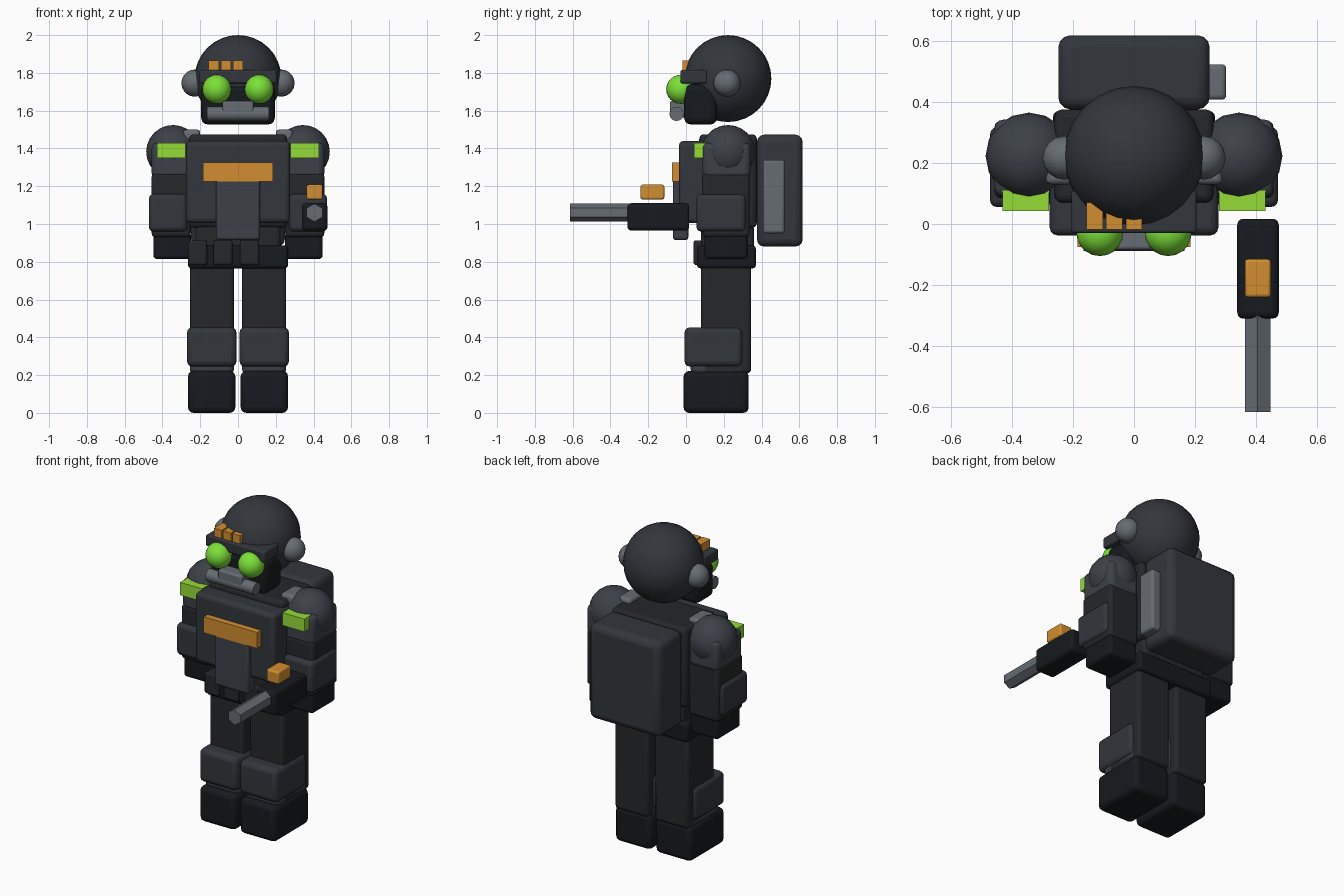
import bpy, math

if "Cube" in bpy.data.objects:
    bpy.data.objects.remove(bpy.data.objects["Cube"])


def material(name, rgb):
    m = bpy.data.materials.new(name)
    m.diffuse_color = (*rgb, 1)
    m.use_nodes = True
    m.node_tree.nodes["Principled BSDF"].inputs["Base Color"].default_value = m.diffuse_color
    return m


armor = material("armor", (0.032, 0.037, 0.045))
plate = material("plate", (0.045, 0.052, 0.065))
cloth = material("cloth", (0.018, 0.020, 0.023))
black = material("black", (0.008, 0.010, 0.013))
steel = material("steel", (0.13, 0.15, 0.17))
orange = material("orange", (0.65, 0.27, 0.03))
green = material("green", (0.30, 0.72, 0.04))
glow = material("glow", (0.20, 0.75, 0.04))


def finish(name, mat):
    o = bpy.context.object
    o.name = name
    o.data.materials.append(mat)
    bpy.ops.object.transform_apply(location=False, rotation=True, scale=True)
    return o


def box(name, x, y, z, mat, bevel=0.025):
    """Bevelled box given as (min, max) ranges."""
    lo, hi = zip(x, y, z)
    bpy.ops.mesh.primitive_cube_add(size=1, location=[(a + b) / 2 for a, b in zip(lo, hi)])
    bpy.context.object.scale = [b - a for a, b in zip(lo, hi)]
    o = finish(name, mat)
    if bevel:
        m = o.modifiers.new("bevel", 'BEVEL')
        m.width, m.segments = bevel, 3
        bpy.ops.object.shade_smooth_by_angle(angle=math.radians(40))


def pair(name, x, y, z, mat, bevel=0.025):
    box(name + "_right", x, y, z, mat, bevel)
    box(name + "_left", (-x[1], -x[0]), y, z, mat, bevel)


def ball(name, loc, r, mat, seg=20, rings=12):
    bpy.ops.mesh.primitive_uv_sphere_add(segments=seg, ring_count=rings, radius=r, location=loc)
    finish(name, mat)
    bpy.ops.object.shade_smooth()


def rod(name, loc, r, length, rot, mat, sides):
    bpy.ops.mesh.primitive_cylinder_add(vertices=sides, radius=r, depth=length,
                                        location=loc, rotation=rot)
    finish(name, mat)
    bpy.ops.object.shade_smooth_by_angle(angle=math.radians(40))


# Head, mask and goggles
ball("helmet", (0, 0.222, 1.77), 0.23, armor, 24, 16)
box("face_mask", (-0.195, 0.195), (-0.01, 0.165), (1.527, 1.74), black, 0.035)
box("brow", (-0.205, 0.205), (-0.03, 0.11), (1.745, 1.815), armor, 0.01)
box("mouth_filter", (-0.083, 0.083), (-0.085, 0.03), (1.565, 1.652), steel, 0.012)
rod("filter_tube", (0, -0.05, 1.583), 0.038, 0.33, (0, math.pi / 2, 0), steel, 12)
for i, x in enumerate((-0.128, -0.064, 0.0)):
    box(f"helmet_marker_{i}", (x - 0.027, x + 0.027), (-0.018, 0.07), (1.813, 1.866), orange, 0)
for s, side in ((1, "right"), (-1, "left")):
    ball("goggle_" + side, (s * 0.112, -0.028, 1.713), 0.077, glow, 20, 12)
    ball("earphone_" + side, (s * 0.228, 0.217, 1.746), 0.072, steel, 16, 10)
    ball("shoulder_" + side, (s * 0.344, 0.223, 1.382), 0.142, plate, 16, 12)

# Torso
box("torso", (-0.26, 0.26), (0.07, 0.375), (0.98, 1.475), cloth)
box("waist", (-0.225, 0.225), (0.08, 0.36), (0.8, 1.0), cloth)
box("chest_plate", (-0.276, 0.276), (-0.037, 0.24), (1.005, 1.44), armor)
box("chest_stripe", (-0.185, 0.185), (-0.075, 0.0), (1.225, 1.325), orange, 0)
box("belly_plate", (-0.117, 0.117), (-0.07, 0.012), (0.915, 1.26), plate, 0.015)
pair("strap_clip", (0.2, 0.29), (0.13, 0.27), (1.43, 1.5), steel, 0.018)
box("belt", (-0.265, 0.265), (0.058, 0.37), (0.765, 0.885), black, 0.018)
for i, x in enumerate((-0.214, -0.08, 0.061)):
    box(f"belt_pouch_{i}", (x - 0.05, x + 0.05), (0.04, 0.13), (0.783, 0.913), cloth, 0.012)

# Arms
pair("upper_arm", (0.25, 0.457), (0.088, 0.342), (1.24, 1.43), plate, 0.03)
pair("forearm", (0.25, 0.457), (0.085, 0.337), (0.93, 1.27), cloth, 0.02)
pair("elbow_pad", (0.27, 0.472), (0.055, 0.317), (0.96, 1.158), armor)
pair("glove", (0.25, 0.448), (0.098, 0.327), (0.815, 0.96), black, 0.018)
pair("shoulder_light", (0.278, 0.43), (0.042, 0.11), (1.35, 1.43), green, 0)

# Legs
pair("leg", (0.022, 0.255), (0.08, 0.345), (0.21, 0.79), cloth, 0.02)
pair("knee_pad", (0.008, 0.27), (-0.008, 0.3), (0.245, 0.453), armor, 0.03)
pair("shin", (0.022, 0.255), (0.025, 0.325), (0.2, 0.32), plate, 0.03)
pair("boot", (0.014, 0.265), (-0.013, 0.332), (0, 0.222), black, 0.03)

# Backpack with one side canister
box("backpack", (-0.248, 0.248), (0.375, 0.618), (0.88, 1.473), armor, 0.04)
box("side_canister", (0.2, 0.302), (0.407, 0.523), (0.95, 1.34), steel, 0.015)

# Blaster
box("blaster_body", (0.338, 0.474), (-0.31, 0.017), (0.965, 1.11), black, 0.02)
box("blaster_sight", (0.363, 0.448), (-0.24, -0.115), (1.13, 1.208), orange, 0.01)
rod("blaster_barrel", (0.405, -0.44, 1.06), 0.048, 0.35, (math.pi / 2, 0, 0), steel, 6)
